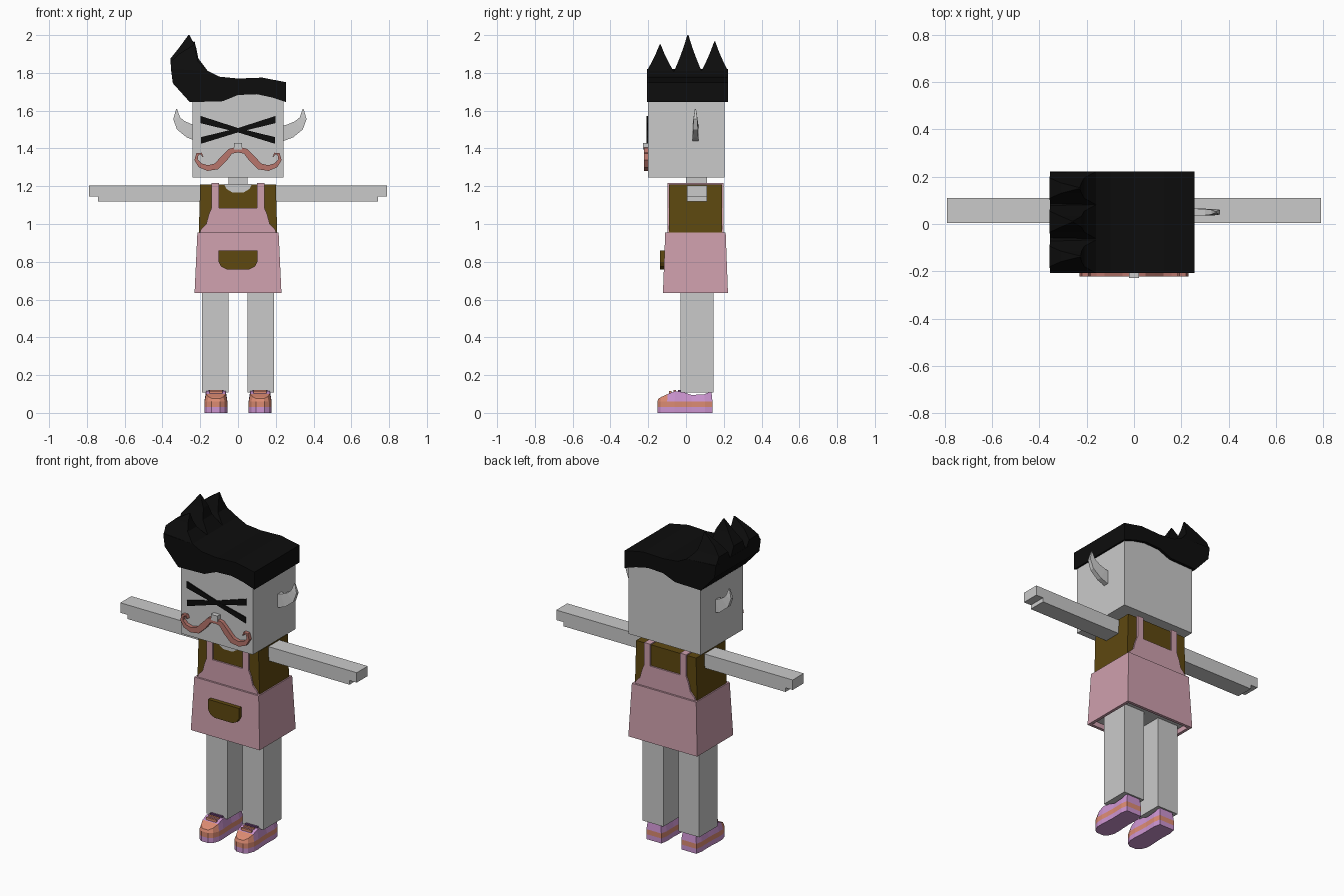
import bpy, bmesh
from mathutils import Vector

cube = bpy.data.objects.get("Cube")
if cube:
    bpy.data.objects.remove(cube, do_unlink=True)


def material(name, r, g, b):
    m = bpy.data.materials.new(name)
    m.use_nodes = True
    m.diffuse_color = (r, g, b, 1)
    m.node_tree.nodes["Principled BSDF"].inputs["Base Color"].default_value = (r, g, b, 1)
    return m


GREY = material("pale_grey", 0.59, 0.59, 0.59)
PINK = material("apron_pink", 0.62, 0.35, 0.42)
OLIVE = material("olive_brown", 0.112, 0.065, 0.005)
BLACK = material("black", 0.004, 0.004, 0.004)
ROSE = material("rose_brown", 0.48, 0.18, 0.15)
LILAC = material("lilac", 0.61, 0.3, 0.64)
SALMON = material("salmon", 0.72, 0.26, 0.17)
PURPLE = material("dark_purple", 0.16, 0.06, 0.19)


def build(name, bm, *mats):
    bmesh.ops.recalc_face_normals(bm, faces=bm.faces)
    me = bpy.data.meshes.new(name)
    bm.to_mesh(me)
    bm.free()
    for m in mats:
        me.materials.append(m)
    ob = bpy.data.objects.new(name, me)
    bpy.context.collection.objects.link(ob)
    return ob


def loft(rings):
    """Bridge equal rings of points and cap both ends."""
    bm = bmesh.new()
    vs = [[bm.verts.new(p) for p in ring] for ring in rings]
    n = len(rings[0])
    for a, b in zip(vs, vs[1:]):
        for i in range(n):
            j = (i + 1) % n
            bm.faces.new((a[i], a[j], b[j], b[i]))
    bm.faces.new(vs[0][::-1])
    bm.faces.new(vs[-1])
    return bm


def rect(x0, x1, y0, y1, z):
    return [(x0, y0, z), (x1, y0, z), (x1, y1, z), (x0, y1, z)]


def box(name, mat, x0, x1, y0, y1, z0, z1):
    return build(name, loft([rect(x0, x1, y0, y1, z0), rect(x0, x1, y0, y1, z1)]), mat)


def prism(name, mat, pts, y0, y1):
    """Front outline extruded from y0 to y1."""
    return build(name, loft([[(x, y, z) for x, z in pts] for y in (y0, y1)]), mat)


def mirrored(half):
    return half + [(-x, z) for x, z in reversed(half)]


def ribbon(name, mat, path, widths, depths, y, side, shift=0):
    """Tapered strip following a path in the front plane."""
    pts = [Vector(p) for p in path]
    rings = []
    for i, p in enumerate(pts):
        d = (pts[min(i + 1, len(pts) - 1)] - pts[max(i - 1, 0)]).normalized()
        n = Vector((-d.y, d.x)) * widths[i] / 2
        h = depths[i] / 2
        rings.append([(side * q.x + shift, y + s, q.y)
                      for q, s in ((p + n, -h), (p - n, -h), (p - n, h), (p + n, h))])
    return build(name, loft(rings), mat)


# Head, neck and nose
box("head", GREY, -0.242, 0.24, -0.2, 0.205, 1.245, 1.71)
box("neck", GREY, -0.05, 0.05, 0, 0.11, 1.19, 1.26)
box("nose", GREY, -0.022, 0.022, -0.228, -0.195, 1.395, 1.43)

# Crossed eye strokes
stroke = [(-0.198, 1.572), (-0.198, 1.534), (0, 1.485), (0.195, 1.425), (0.195, 1.46), (0, 1.508)]
prism("eye_stroke_a", BLACK, stroke, -0.208, -0.199)
prism("eye_stroke_b", BLACK, [(-x, z) for x, z in stroke], -0.207, -0.199)

# Hair slab with a swept front
hair = [(-0.255, 1.645), (-0.08, 1.65), (0, 1.683), (0.1, 1.687), (0.18, 1.67), (0.255, 1.645),
        (0.255, 1.75), (0.13, 1.775), (0, 1.77), (-0.1, 1.78), (-0.16, 1.81), (-0.355, 1.82),
        (-0.345, 1.745)]
prism("hair", BLACK, hair, -0.207, 0.222)

# Three hair spikes
for i, (y, w, tip_x, tip_z) in enumerate([(-0.137, 0.07, -0.228, 1.95), (0.01, 0.072, -0.26, 2.0),
                                          (0.152, 0.07, -0.232, 1.965)]):
    rise = tip_z - 1.81
    build(f"hair_spike_{i + 1}", loft([
        rect(-0.354, -0.16, y - w, y + w, 1.81),
        rect(-0.357, -0.21, y - w * 0.62, y + w * 0.62, 1.81 + rise * 0.35),
        rect(-0.31, -0.222, y - w * 0.32, y + w * 0.32, 1.81 + rise * 0.66),
        rect(tip_x - 0.003, tip_x + 0.003, y - 0.003, y + 0.003, tip_z)]), BLACK)

# Torso, neckline, apron bib with straps, pocket
build("torso", loft([rect(-0.208, 0.208, -0.09, 0.19, 0.94),
                     rect(-0.2, 0.2, -0.09, 0.19, 1.21)]), OLIVE)
prism("neckline", GREY, mirrored([(0.075, 1.211), (0.06, 1.185), (0.03, 1.167)]), -0.096, -0.089)
bib = mirrored([(0.205, 0.95), (0.195, 0.972), (0.168, 1.0), (0.155, 1.05), (0.14, 1.085),
                (0.14, 1.217), (0.1, 1.217), (0.1, 1.085)])
prism("front_bib", PINK, bib, -0.099, -0.09)
prism("back_bib", PINK, bib, 0.19, 0.199)
prism("pocket", OLIVE, mirrored([(0.103, 0.86), (0.103, 0.8), (0.09, 0.775), (0.06, 0.76)]),
      -0.138, -0.105)

# Flared skirt with a recessed grey underside
bm = loft([rect(-0.23, 0.23, -0.122, 0.222, 0.635), rect(-0.215, 0.215, -0.11, 0.21, 0.955)])
bm.normal_update()
under = min(bm.faces, key=lambda f: f.calc_center_median().z)
bmesh.ops.inset_individual(bm, faces=[under], thickness=0.025)
inner = bmesh.ops.extrude_face_region(bm, geom=[under])
bmesh.ops.translate(bm, vec=(0, 0, 0.03), verts=[g for g in inner["geom"] if isinstance(g, bmesh.types.BMVert)])
if under.is_valid:
    bm.faces.remove(under)
for g in inner["geom"]:
    if isinstance(g, bmesh.types.BMFace):
        g.material_index = 1
build("skirt", bm, PINK, GREY)

# Shoe plan outline (half), front toe to heel
toe_to_heel = [(0.022, -0.152), (0.046, -0.135), (0.06, -0.1), (0.061, -0.06), (0.058, -0.02),
               (0.056, 0.03), (0.058, 0.1), (0.05, 0.14)]
top_heights = [0.075, 0.085, 0.1, 0.115, 0.112, 0.095, 0.098, 0.115]

for side, word in ((1, "left"), (-1, "right")):
    # Arm with a notch under the fingertips
    arm = [(0.19, 1.12), (0.742, 1.12), (0.742, 1.145), (0.79, 1.145), (0.79, 1.205), (0.19, 1.205)]
    prism(f"{word}_arm", GREY, [(side * x, z) for x, z in arm], 0.005, 0.11)

    # Strap over the shoulder
    s = sorted((side * 0.1, side * 0.14))
    box(f"{word}_shoulder_strap", PINK, s[0], s[1], -0.095, 0.195, 1.209, 1.217)

    # Curved pointed ear
    ribbon(f"{word}_ear", GREY, [(0.22, 1.478), (0.265, 1.492), (0.312, 1.522), (0.335, 1.56), (0.335, 1.61)],
           [0.08, 0.075, 0.06, 0.037, 0.004], [0.03, 0.03, 0.026, 0.02, 0.006], 0.05, side, 0.01)

    # Curling moustache half
    ribbon(f"{word}_moustache", ROSE,
           [(0, 1.394), (0.04, 1.385), (0.075, 1.345), (0.115, 1.305), (0.16, 1.296), (0.2, 1.31),
            (0.222, 1.34), (0.215, 1.37), (0.195, 1.373), (0.185, 1.355)],
           [0.03, 0.03, 0.036, 0.035, 0.03, 0.025, 0.018, 0.014, 0.01, 0.004],
           [0.025] * 10, -0.21, side)

    # Leg
    x0, x1 = sorted((side * 0.05, side * 0.19))
    box(f"{word}_leg", GREY, x0, x1, -0.03, 0.145, 0.108, 0.68)

    # Shoe: banded sole, body and toe cap
    cx = side * 0.117
    plan = toe_to_heel + [(-x, y) for x, y in reversed(toe_to_heel)]
    tops = top_heights + top_heights[::-1]
    rings = [[(cx + x, y, z) for x, y in plan] for z in (0, 0.03, 0.06)]
    rings.append([(cx + x * 0.86, y * 0.96, z) for (x, y), z in zip(plan, tops)])
    bm = loft(rings)
    # Split the top into crosswise strips so it follows the instep
    top = max(bm.faces, key=lambda f: f.calc_center_median().z if len(f.verts) > 4 else -1)
    ring = list(top.verts)
    bm.faces.remove(top)
    ring.sort(key=lambda v: v.co.y)
    rows = [sorted(ring[i:i + 2], key=lambda v: v.co.x) for i in range(0, len(ring), 2)]
    for a, b in zip(rows, rows[1:]):
        bm.faces.new((a[0], a[1], b[1], b[0]))
    for f in bm.faces:
        c = f.calc_center_median()
        stripe = 0.031 < c.z < 0.059
        cap = c.z > 0.06 and c.y < -0.09
        f.material_index = 1 if stripe or cap else 0
    build(f"{word}_shoe", bm, LILAC, SALMON)

    # Laces and dark collar
    for k, y in enumerate((-0.09, -0.065)):
        box(f"{word}_lace_{k + 1}", SALMON, cx - 0.035, cx + 0.035, y, y + 0.012, 0.1, 0.117 + 0.003 * k)
    box(f"{word}_shoe_collar", PURPLE, cx - 0.04, cx + 0.04, -0.042, -0.028, 0.1, 0.122)
